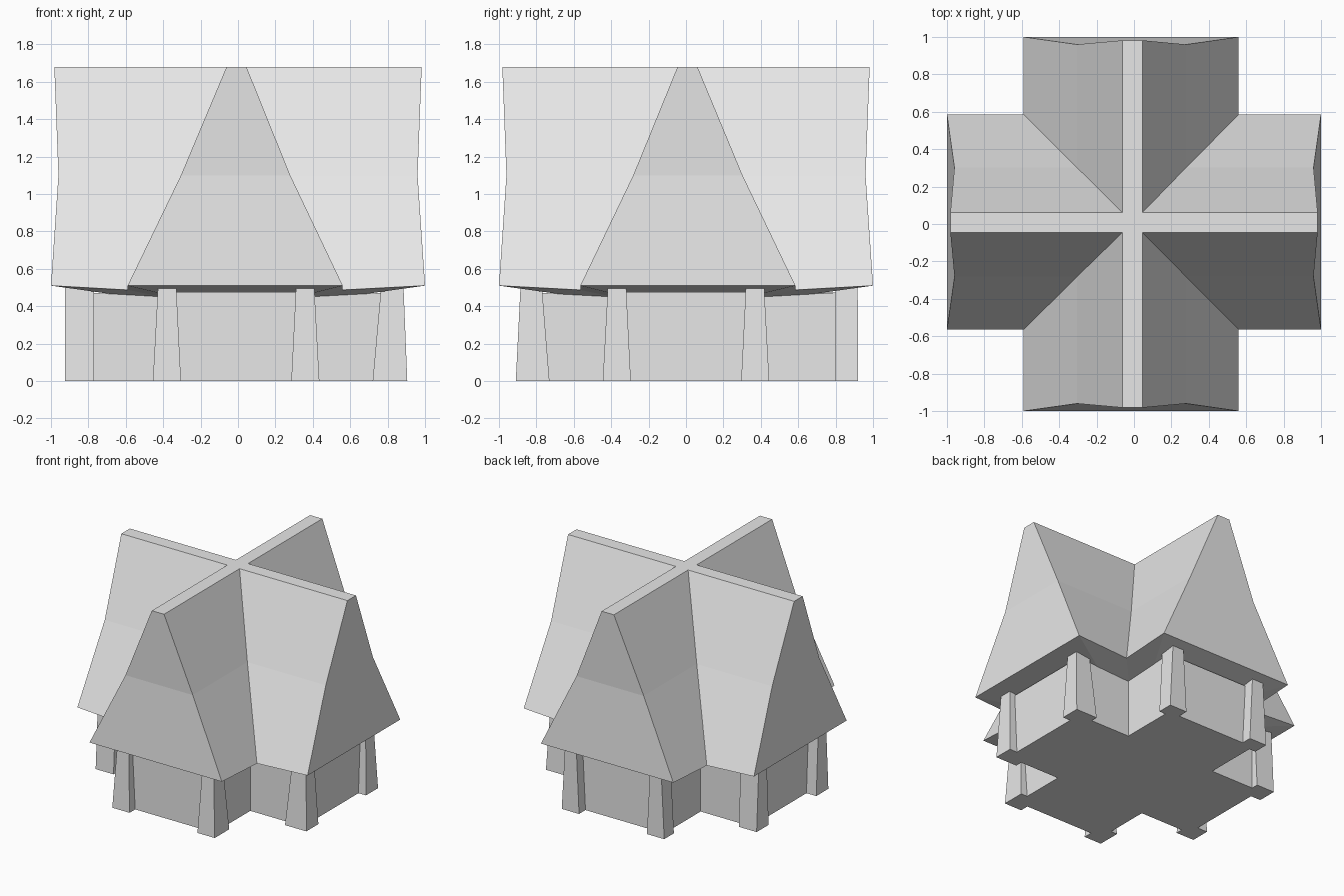
import bpy
import bmesh

cube = bpy.data.objects.get("Cube")
if cube:
    bpy.data.objects.remove(cube, do_unlink=True)

grey = bpy.data.materials.new("plain grey")
grey.use_nodes = True
colour = (0.8, 0.8, 0.8, 1)
grey.diffuse_color = colour
grey.node_tree.nodes["Principled BSDF"].inputs["Base Color"].default_value = colour


def finish(name, bm):
    """Turn a bmesh into a named, flat shaded object."""
    bmesh.ops.recalc_face_normals(bm, faces=bm.faces)
    mesh = bpy.data.meshes.new(name)
    bm.to_mesh(mesh)
    bm.free()
    mesh.materials.append(grey)
    obj = bpy.data.objects.new(name, mesh)
    bpy.context.collection.objects.link(obj)
    return obj


def cross_ring(bm, width, end, z, notch_z, dx, dy):
    """Twelve vertices around a plus shape; the wings sit off centre by dx, dy."""
    w, e = width, end
    wing = [(e, -w, z), (e, w, z), (w, w, notch_z)]
    ring = []
    for turn in range(4):
        for x, y, height in wing:
            for _ in range(turn):
                x, y = -y, x
            x += dx if abs(x) < e else 0
            y += dy if abs(y) < e else 0
            ring.append(bm.verts.new((x, y, height)))
    return ring


def bridge(bm, low, high):
    count = len(low)
    for i in range(count):
        j = (i + 1) % count
        bm.faces.new((low[i], low[j], high[j], high[i]))


# Crossed gable roof with dipping underside
bm = bmesh.new()
rings = [
    cross_ring(bm, 0.575, 1.0, 0.51, 0.487, -0.015, 0.01),
    cross_ring(bm, 0.292, 0.96, 1.1, 1.1, -0.013, 0.01),
    cross_ring(bm, 0.053, 0.982, 1.68, 1.68, -0.008, 0.008),
]
for low, high in zip(rings, rings[1:]):
    bridge(bm, low, high)
bm.faces.new(rings[-1])
centre = bm.verts.new((0, 0, 0.37))
eaves = rings[0]
for i, vert in enumerate(eaves):
    bm.faces.new((eaves[(i + 1) % len(eaves)], vert, centre))
finish("roof", bm)

# Cross-shaped walls
bm = bmesh.new()
base = cross_ring(bm, 0.39, 0.84, 0, 0, -0.01, 0)
top = cross_ring(bm, 0.39, 0.84, 0.475, 0.45, -0.01, 0)
bridge(bm, base, top)
bm.faces.new(base)
bm.faces.new(top)
finish("walls", bm)


def post(name, axis, sign, side, foot, head):
    """Tapered corner post; foot and head give inner and outer distance."""
    bm = bmesh.new()
    rings = []
    shift = -0.01 if axis == "y" else 0
    for z, (inner, outer), (near, far) in (
        (0, foot, (0.295, 0.445)),
        (0.5, head, (0.32, 0.418)),
    ):
        ring = []
        for along, across in ((inner, near), (outer, near), (outer, far), (inner, far)):
            a, b = sign * along, side * across + shift
            ring.append(bm.verts.new((a, b, z) if axis == "x" else (b, a, z)))
        rings.append(ring)
    bridge(bm, *rings)
    for ring in rings:
        bm.faces.new(ring)
    finish(name, bm)


# Two posts at the end of each wing
wings = [
    ("front", "y", -1, (0.73, 0.91), (0.77, 0.885)),
    ("back", "y", 1, (0.80, 0.92), (0.80, 0.918)),
    ("left", "x", 1, (0.72, 0.905), (0.765, 0.885)),
    ("right", "x", -1, (0.77, 0.925), (0.77, 0.925)),
]
for wing, axis, sign, foot, head in wings:
    for number, side in enumerate((-1, 1), 1):
        post(f"{wing}_post_{number}", axis, sign, side, foot, head)
